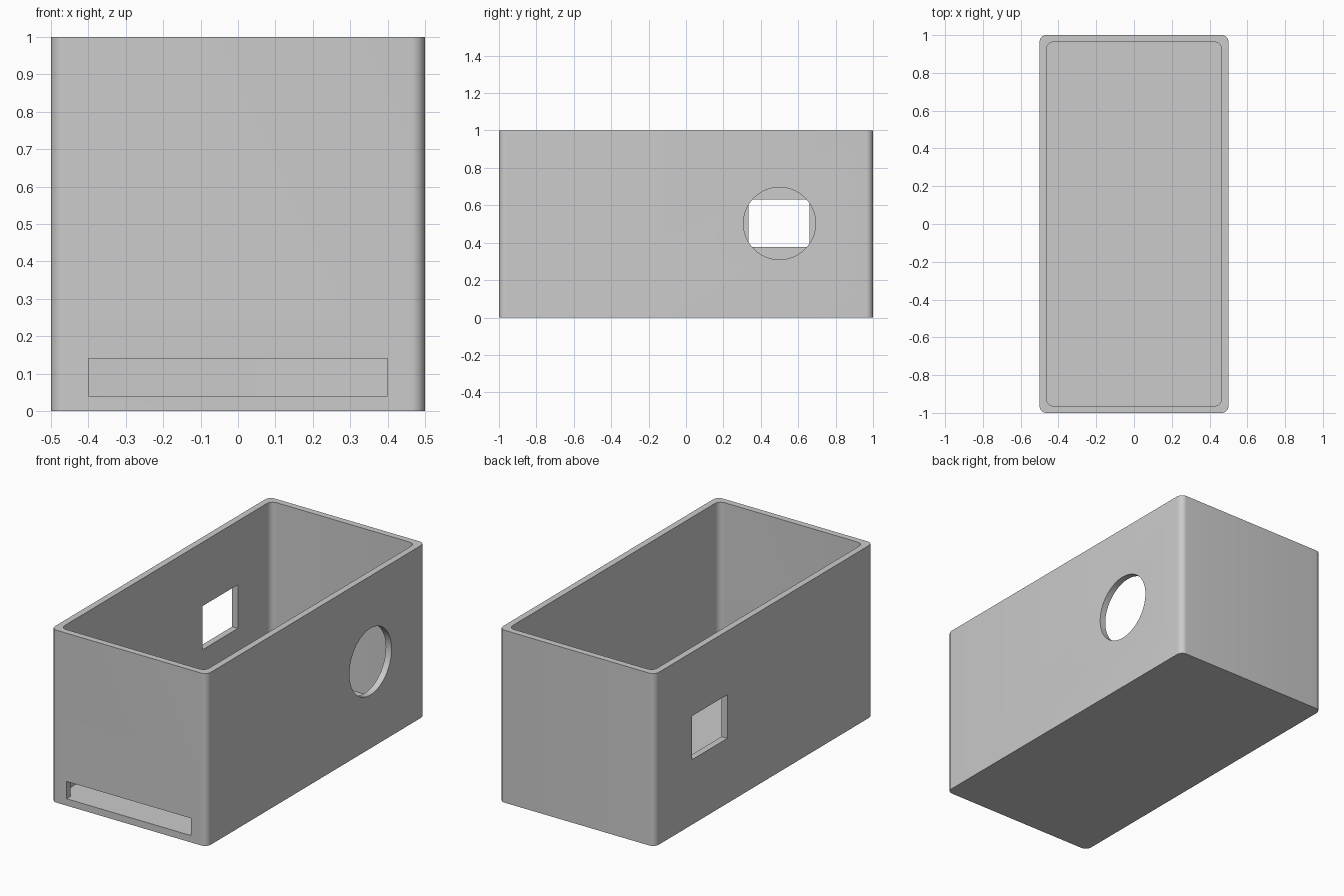
import bpy, bmesh, math
from mathutils import Matrix, Vector

cube = bpy.data.objects.get("Cube")
if cube:
    bpy.data.objects.remove(cube, do_unlink=True)

WALL, FLOOR, RADIUS = 0.037, 0.04, 0.037

grey = bpy.data.materials.new("light_grey")
grey.use_nodes = True
colour = (0.6, 0.6, 0.6, 1)
grey.diffuse_color = colour
grey.node_tree.nodes["Principled BSDF"].inputs["Base Color"].default_value = colour


def finish(name, bm):
    mesh = bpy.data.meshes.new(name)
    bm.to_mesh(mesh)
    bm.free()
    mesh.materials.append(grey)
    obj = bpy.data.objects.new(name, mesh)
    bpy.context.collection.objects.link(obj)
    return obj


def block(name, low, high, radius=0):
    """Box between two corners, with optional rounded upright edges."""
    low, high = Vector(low), Vector(high)
    bm = bmesh.new()
    bmesh.ops.create_cube(bm, size=1)
    bmesh.ops.scale(bm, vec=high - low, verts=bm.verts)
    bmesh.ops.translate(bm, vec=(low + high) / 2, verts=bm.verts)
    if radius:
        upright = [e for e in bm.edges
                   if abs(e.verts[0].co.z - e.verts[1].co.z) > 0.1]
        bmesh.ops.bevel(bm, geom=upright, offset=radius, segments=8,
                        profile=0.5, affect='EDGES')
    return finish(name, bm)


def cylinder(name, centre, radius, depth):
    """Cylinder lying along x."""
    bm = bmesh.new()
    bmesh.ops.create_cone(bm, cap_ends=True, segments=64, radius1=radius,
                          radius2=radius, depth=depth,
                          matrix=Matrix.Translation(centre)
                          @ Matrix.Rotation(math.pi / 2, 4, 'Y'))
    return finish(name, bm)


# Outer body
body = block("open_box", (-0.5, -1, 0), (0.5, 1, 1), RADIUS)

# Cavity, front slot, rectangular side window, round side hole
cutters = [
    block("cavity", (WALL - 0.5, WALL - 1, FLOOR), (0.5 - WALL, 1 - WALL, 1.2), RADIUS),
    block("front_slot", (-0.4, -1.1, FLOOR), (0.4, -0.9, 0.14)),
    block("side_window", (-0.6, 0.335, 0.377), (-0.4, 0.66, 0.63)),
    cylinder("round_hole", (0.5, 0.5, 0.503), 0.193, 0.2),
]
for cutter in cutters:
    cutter.hide_render = True
    mod = body.modifiers.new(cutter.name, 'BOOLEAN')
    mod.operation = 'DIFFERENCE'
    mod.solver = 'EXACT'
    mod.object = cutter

# Bake the cuts and discard the cutters
bpy.ops.object.select_all(action='DESELECT')
body.select_set(True)
bpy.context.view_layer.objects.active = body
for cutter in cutters:
    bpy.ops.object.modifier_apply(modifier=cutter.name)
    bpy.data.objects.remove(cutter, do_unlink=True)

bpy.ops.object.shade_smooth_by_angle(angle=math.radians(30))
